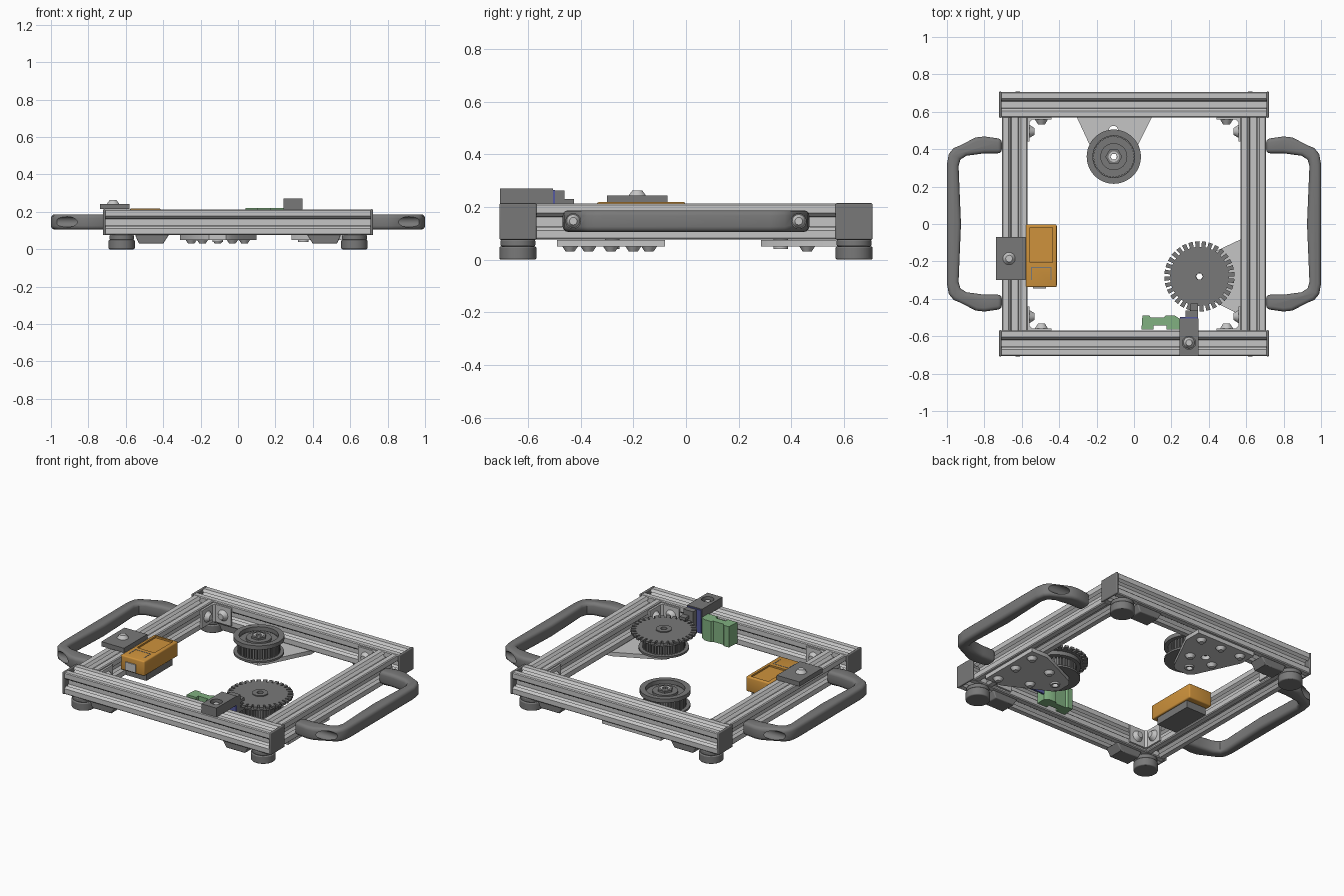
import bpy
import bmesh
from math import sin, cos, tau
from mathutils import Matrix, Vector

if "Cube" in bpy.data.objects:
    bpy.data.objects.remove(bpy.data.objects["Cube"])


def material(name, rgb):
    m = bpy.data.materials.new(name)
    m.use_nodes = True
    m.diffuse_color = (*rgb, 1)
    m.node_tree.nodes["Principled BSDF"].inputs["Base Color"].default_value = (*rgb, 1)
    return m


LIGHT = material("light aluminium", (0.56, 0.56, 0.56))
DARK = material("dark grey plastic", (0.19, 0.19, 0.19))
ORANGE = material("orange case", (0.62, 0.29, 0.045))
GREEN = material("green terminal", (0.22, 0.44, 0.22))
BLUE = material("blue board", (0.09, 0.1, 0.35))
parts = []


def finish(name, bm, mat, bevel=0):
    bmesh.ops.recalc_face_normals(bm, faces=bm.faces)
    mesh = bpy.data.meshes.new(name)
    bm.to_mesh(mesh)
    bm.free()
    mesh.materials.append(mat)
    ob = bpy.data.objects.new(name, mesh)
    bpy.context.collection.objects.link(ob)
    parts.append(ob)
    if bevel:
        mod = ob.modifiers.new("Bevel", "BEVEL")
        mod.width, mod.segments = bevel, 3
        mod.limit_method, mod.angle_limit = "ANGLE", 1.0
    return ob


def prism(name, pts, lo, hi, mat, axis="z", bevel=0):
    """Outline extruded along an axis."""
    place = {"z": lambda a, b, c: (a, b, c), "x": lambda a, b, c: (c, a, b),
             "y": lambda a, b, c: (a, c, b)}[axis]
    bm = bmesh.new()
    low = bm.faces.new([bm.verts.new(place(a, b, lo)) for a, b in pts])
    ext = bmesh.ops.extrude_face_region(bm, geom=[low])["geom"]
    move = [v for v in ext if isinstance(v, bmesh.types.BMVert)]
    bmesh.ops.translate(bm, verts=move, vec=place(0, 0, hi - lo))
    return finish(name, bm, mat, bevel)


def box(name, x0, x1, y0, y1, z0, z1, mat, bevel=0):
    return prism(name, [(x0, y0), (x1, y0), (x1, y1), (x0, y1)], z0, z1, mat, "z", bevel)


def circle(x, y, r, n=40):
    return [(x + r * cos(tau * i / n), y + r * sin(tau * i / n)) for i in range(n)]


def toothed(x, y, r_out, r_in, n, share):
    """Outline with n square teeth."""
    pts = []
    for i in range(n):
        for f, r in ((0, r_out), (share, r_out), (share, r_in), (1, r_in)):
            a = tau * (i + f) / n
            pts.append((x + r * cos(a), y + r * sin(a)))
    return pts


def ring(name, x, y, r_in, r_out, z0, z1, mat, n=48):
    bm = bmesh.new()
    loops = [[bm.verts.new((px, py, z)) for px, py in circle(x, y, r, n)]
             for r, z in ((r_in, z0), (r_out, z0), (r_out, z1), (r_in, z1))]
    for k in range(4):
        a, b = loops[k], loops[(k + 1) % 4]
        for i in range(n):
            j = (i + 1) % n
            bm.faces.new((a[i], a[j], b[j], b[i]))
    return finish(name, bm, mat)


def bolt(name, loc, direction, r=0.034, h=0.025):
    bm = bmesh.new()
    bmesh.ops.create_cone(bm, cap_ends=True, segments=20, radius1=r, radius2=r * 0.55, depth=h)
    d = Vector(direction)
    turn = d.to_track_quat("Z", "Y").to_matrix().to_4x4()
    bm.transform(Matrix.Translation(Vector(loc) + d * h / 2) @ turn)
    finish(name, bm, LIGHT)


def bake(ob):
    bpy.context.view_layer.update()
    graph = bpy.context.evaluated_depsgraph_get()
    mesh = bpy.data.meshes.new_from_object(ob.evaluated_get(graph))
    ob.modifiers.clear()
    ob.data = mesh


def cut(ob, cutter):
    mod = ob.modifiers.new("Cut", "BOOLEAN")
    mod.operation, mod.object, mod.solver = "DIFFERENCE", cutter, "EXACT"
    bake(ob)
    parts.remove(cutter)
    bpy.data.objects.remove(cutter)


# Slotted frame rails
MID, H, ZC = 0.638, 0.068, 0.144
side = [(-H + 0.005, H), (-0.033, H), (-0.02, H - 0.015), (-0.034, H - 0.022), (-0.018, H - 0.038)]
side += [(-u, v) for u, v in reversed(side)]


def section(u0, v0):
    pts = []
    for k in range(4):
        c, s = (1, 0, -1, 0)[k], (0, -1, 0, 1)[k]
        pts += [(u0 + c * u - s * v, v0 + s * u + c * v) for u, v in side]
    return pts


for s, end, flank in ((-1, "front", "right"), (1, "back", "left")):
    prism(end + "_rail", section(s * MID, ZC), -0.708, 0.708, LIGHT, "x")
    prism(flank + "_rail", section(s * MID, ZC), -0.57, 0.57, LIGHT, "y")
    for t in (-1, 1):
        a, b = sorted((t * 0.708, t * 0.722))
        box(end + "_end_cap", a, b, s * MID - 0.07, s * MID + 0.07, 0.075, 0.214, DARK, 0.005)

# Feet, foot blocks and corner brackets
for sx in (-1, 1):
    for sy in (-1, 1):
        prism("foot", circle(sx * 0.622, sy * 0.638, 0.07), 0, 0.05, DARK, "z", 0.006)
        prism("foot_collar", circle(sx * 0.622, sy * 0.638, 0.066), 0.05, 0.076, DARK, "z", 0.006)
        prism("foot_block", [(sx * x, z) for x, z in ((0.37, 0.076), (0.4, 0.03), (0.53, 0.03), (0.55, 0.076))],
              sy * MID - 0.05, sy * MID + 0.05, DARK, "y", 0.006)
        leg = [(0.57, 0.57), (0.44, 0.57), (0.44, 0.558), (0.545, 0.558),
               (0.558, 0.545), (0.558, 0.44), (0.57, 0.44)]
        prism("corner_bracket", [(sx * x, sy * y) for x, y in leg], 0.09, 0.2, LIGHT)
        bolt("bracket_bolt", (sx * 0.558, sy * 0.495, ZC), (-sx, 0, 0))
        bolt("bracket_bolt", (sx * 0.495, sy * 0.558, ZC), (0, -sy, 0))

# Carry handles with bolt recesses
outer = [(0.707, 0.455), (0.8, 0.468), (0.845, 0.463), (0.965, 0.405), (0.99, 0.375), (1.0, 0.32)]
inner = [(0.925, 0), (0.938, 0.31), (0.928, 0.345), (0.895, 0.365), (0.8, 0.378), (0.707, 0.378)]
for s, flank in ((-1, "right"), (1, "left")):
    half = outer[::-1] + [(x, -y) for x, y in outer]
    half = half[::-1]
    loop = half[:6] + half[6:] + inner[:0:-1] + inner[:1] + [(x, -y) for x, y in inner[1:]]
    ordered = [(x, -y) for x, y in outer] + outer[::-1] + inner[:0:-1] + inner[:1] + [(x, -y) for x, y in inner[1:]]
    ordered = ordered[:12] + inner[::-1] + [(x, -y) for x, y in inner[1:]]
    handle = prism(flank + "_handle", [(s * x, y) for x, y in ordered], 0.105, 0.187, DARK, "z", 0.02)
    bake(handle)
    for t in (-1, 1):
        a, b = sorted((s * 0.76, s * 1.05))
        cut(handle, prism("recess_cutter", circle(t * 0.428, 0.146, 0.028, 24), a, b, DARK, "x"))
        bolt("handle_bolt", (s * 0.758, t * 0.428, 0.146), (s, 0, 0), 0.026, 0.02)


# Drive pulley used on both mounts
def pulley(x, y, z0, z1):
    prism_ob = prism("pulley_teeth", toothed(x, y, 0.122, 0.108, 40, 0.55), z0 + 0.01, z1 - 0.025, DARK)
    cut(prism_ob, prism("hole_cutter", circle(x, y, 0.018, 24), 0, 0.3, DARK))
    ring("pulley_lower_flange", x, y, 0.018, 0.143, z0, z0 + 0.012, DARK)
    ring("pulley_upper_flange", x, y, 0.112, 0.145, z1 - 0.025, z1, DARK)
    ring("pulley_hub", x, y, 0.018, 0.072, z1 - 0.025, z1 - 0.012, DARK)
    ring("pulley_nut", x, y, 0.018, 0.045, z1 - 0.012, z1, DARK, 6)
    ring("pulley_axle", x, y, 0.018, 0.028, 0.04, z1 + 0.002, LIGHT, 24)


# Back pulley on its mounting plate
plate = prism("back_plate", [(-0.31, 0.69), (0.1, 0.69), (0.1, 0.58), (-0.035, 0.31), (-0.065, 0.285),
                             (-0.155, 0.285), (-0.185, 0.31), (-0.31, 0.58)], 0.05, 0.075, LIGHT)
for y, r in ((0.5, 0.025), (0.36, 0.018)):
    cut(plate, prism("hole_cutter", circle(-0.11, y, r, 24), 0, 0.3, DARK))
pulley(-0.108, 0.36, 0.09, 0.2)
for x, y in ((-0.25, 0.638), (-0.108, 0.638), (0.035, 0.638), (-0.19, 0.46), (-0.03, 0.46)):
    bolt("back_plate_bolt", (x, y, 0.05), (0, 0, -1), 0.03, 0.02)

# Encoder wheel and pulley on the side plate
plate = prism("side_plate", [(0.69, -0.08), (0.575, -0.08), (0.31, -0.205), (0.285, -0.235), (0.285, -0.325),
                             (0.31, -0.355), (0.575, -0.49), (0.69, -0.49)], 0.05, 0.075, LIGHT)
cut(plate, prism("hole_cutter", circle(0.35, -0.28, 0.018, 24), 0, 0.3, DARK))
pulley(0.35, -0.28, 0.085, 0.185)
wheel = prism("encoder_wheel", toothed(0.35, -0.28, 0.188, 0.158, 32, 0.65), 0.188, 0.202, DARK)
cut(wheel, prism("hole_cutter", circle(0.35, -0.28, 0.018, 24), 0, 0.3, DARK))
ring("encoder_hub", 0.35, -0.28, 0.018, 0.045, 0.2, 0.208, DARK)
for x, y in ((0.638, -0.14), (0.638, -0.285), (0.638, -0.44), (0.46, -0.2), (0.46, -0.37)):
    bolt("side_plate_bolt", (x, y, 0.05), (0, 0, -1), 0.03, 0.02)

# Sensor bracket, board and fork
arm = box("sensor_bracket", 0.242, 0.345, -0.706, -0.505, 0.213, 0.27, DARK)
cut(arm, prism("hole_cutter", circle(0.294, -0.635, 0.035, 24), 0.235, 0.3, DARK))
bolt("sensor_bracket_bolt", (0.294, -0.635, 0.235), (0, 0, 1), 0.03, 0.025)
box("sensor_board", 0.245, 0.342, -0.508, -0.497, 0.12, 0.265, BLUE)
box("sensor_body", 0.275, 0.342, -0.497, -0.462, 0.155, 0.262, DARK)
box("sensor_upper_arm", 0.302, 0.342, -0.464, -0.425, 0.212, 0.23, DARK)
box("sensor_lower_arm", 0.302, 0.342, -0.464, -0.425, 0.155, 0.18, DARK)

# Green terminal block
prism("terminal_block", [(0.04, -0.565), (0.105, -0.565), (0.105, -0.543), (0.175, -0.543), (0.175, -0.565),
                         (0.242, -0.565), (0.242, -0.505), (0.215, -0.488), (0.17, -0.488),
                         (0.16, -0.5), (0.09, -0.5), (0.08, -0.488), (0.045, -0.488)], 0.09, 0.22, GREEN)

# Display case with recessed panels, dark base and clamp
case = box("display_case", -0.578, -0.413, -0.338, -0.002, 0.125, 0.218, ORANGE, 0.008)
bake(case)
cut(case, box("panel_cutter", -0.557, -0.435, -0.205, -0.02, 0.208, 0.25, DARK))
box("display_panel", -0.551, -0.441, -0.199, -0.026, 0.2, 0.211, ORANGE)
for x0, x1, y0, y1 in ((-0.55, -0.545, -0.3, -0.23), (-0.447, -0.442, -0.3, -0.23), (-0.55, -0.442, -0.234, -0.229)):
    box("case_line", x0, x1, y0, y1, 0.217, 0.219, DARK)
box("case_base", -0.565, -0.425, -0.3, -0.04, 0.08, 0.125, DARK)
box("case_connector", -0.54, -0.47, -0.345, -0.3, 0.135, 0.185, LIGHT)
box("case_clamp", -0.737, -0.58, -0.3, -0.07, 0.214, 0.243, DARK)
bolt("clamp_bolt", (-0.668, -0.185, 0.243), (0, 0, 1), 0.033, 0.02)

# Smooth the round parts while keeping edges sharp
bpy.ops.object.select_all(action="DESELECT")
for ob in parts:
    ob.select_set(True)
bpy.context.view_layer.objects.active = parts[0]
bpy.ops.object.shade_smooth_by_angle(angle=0.6)
